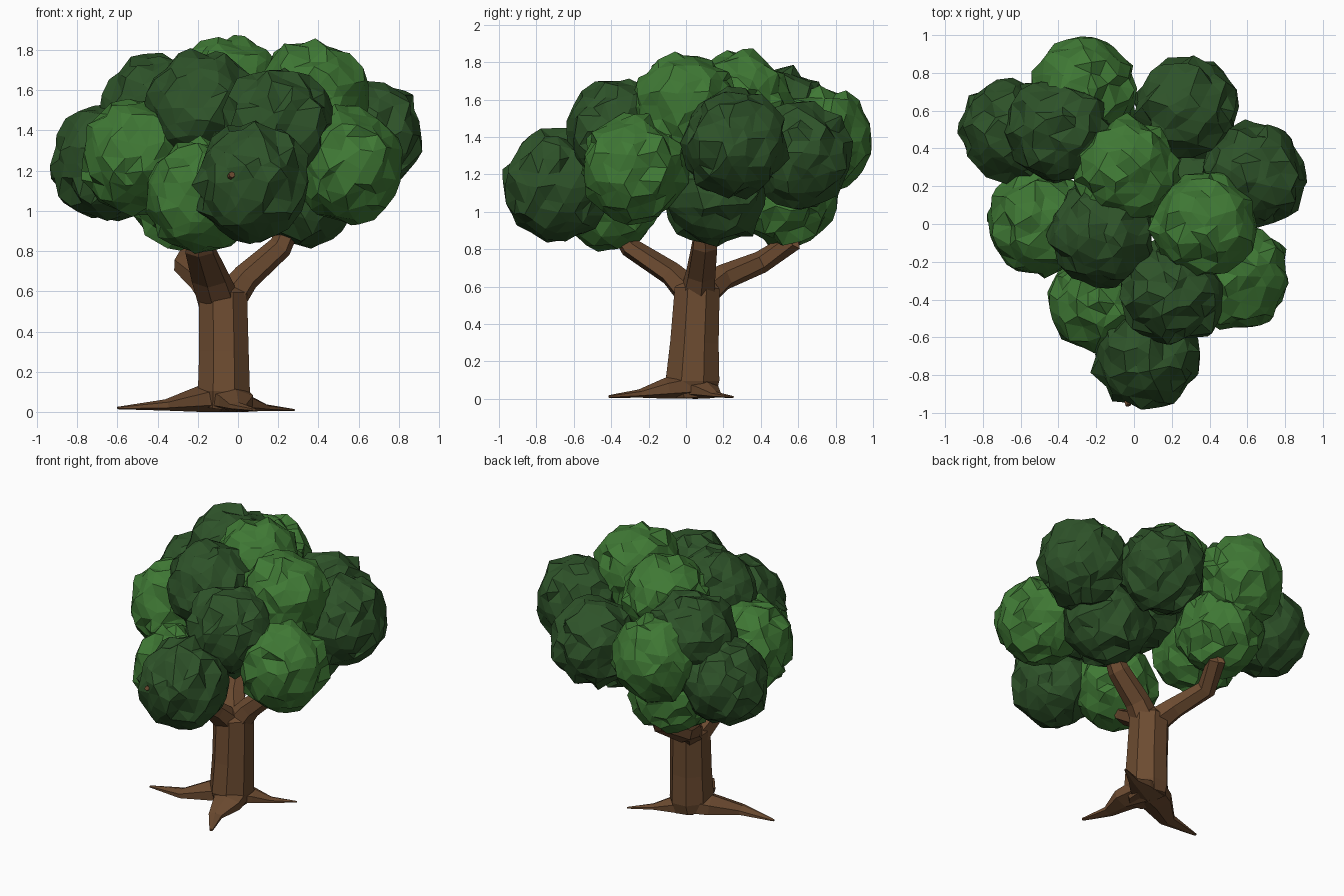
import bpy, bmesh, math, random
from mathutils import Vector

random.seed(7)


def material(name, rgb):
    m = bpy.data.materials.new(name)
    m.diffuse_color = (*rgb, 1)
    return m


BARK = material("bark", (0.15, 0.07, 0.03))
LIGHT = material("light_leaves", (0.05, 0.19, 0.035))
DARK = material("dark_leaves", (0.027, 0.085, 0.022))


def finish(bm, name, mat):
    bmesh.ops.recalc_face_normals(bm, faces=bm.faces)
    me = bpy.data.meshes.new(name)
    bm.to_mesh(me)
    bm.free()
    me.materials.append(mat)
    ob = bpy.data.objects.new(name, me)
    bpy.context.collection.objects.link(ob)
    return ob


def limb(name, path, sides=7):
    """Faceted tapering tube; path items are (x, y, z, width radius, height radius)."""
    bm = bmesh.new()
    pts = [Vector(p[:3]) for p in path]
    rings = []
    for i, p in enumerate(path):
        t = (pts[min(i + 1, len(pts) - 1)] - pts[max(i - 1, 0)]).normalized()
        ref = Vector((0, 1, 0)) if abs(t.z) > 0.95 else Vector((0, 0, 1))
        side = t.cross(ref).normalized()
        up = side.cross(t)
        ring = []
        for k in range(sides):
            a = math.tau * (k + 0.5) / sides
            v = pts[i] + side * math.cos(a) * p[3] + up * math.sin(a) * p[4]
            v.z = max(v.z, 0)
            ring.append(bm.verts.new(v))
        rings.append(ring)
    for r0, r1 in zip(rings, rings[1:]):
        for k in range(sides):
            j = (k + 1) % sides
            bm.faces.new((r0[k], r0[j], r1[j], r1[k]))
    bm.faces.new(rings[0])
    bm.faces.new(rings[-1])
    return finish(bm, name, BARK)


def leaf_clump(name, center, r, mat):
    """Ball covered in small leafy lobes with jagged flat facets."""
    bm = bmesh.new()
    bmesh.ops.create_icosphere(bm, subdivisions=3, radius=1)
    n, spin = 85, random.uniform(0, 6)
    lobes = []
    for i in range(n):
        z = 1 - 2 * (i + 0.5) / n
        a = i * 2.39996 + spin
        s = math.sqrt(1 - z * z)
        d = Vector((s * math.cos(a), s * math.sin(a), z))
        d += Vector([random.uniform(-0.1, 0.1) for _ in range(3)])
        lobes.append(d.normalized())
    for v in bm.verts:
        d = v.co.normalized()
        lobe = max(lobes, key=d.dot)
        bump = max(0, 1 - math.acos(min(1, d.dot(lobe))) / 0.26)
        # pull towards the lobe centre so the gaps between lobes crease sharply
        d = d.lerp(lobe, -0.25).normalized()
        jitter = Vector([random.uniform(-0.06, 0.06) for _ in range(3)])
        p = (d * (0.89 + 0.15 * bump) + jitter) * r
        p.z *= 1.03
        v.co = Vector(center) + p
    return finish(bm, name, mat)


# Trunk
limb("trunk", [(-0.08, 0.04, 0.02, 0.12, 0.13), (-0.07, 0.035, 0.1, 0.14, 0.155),
               (-0.07, 0.045, 0.3, 0.133, 0.14), (-0.075, 0.06, 0.59, 0.13, 0.13),
               (-0.08, 0.055, 0.64, 0.08, 0.08)], 8)

# Roots spreading along the ground
for i, path in enumerate([
    [(-0.06, 0.05, 0.08, 0.13, 0.08), (-0.19, 0.0, 0.065, 0.11, 0.065),
     (-0.36, -0.1, 0.035, 0.06, 0.028), (-0.6, -0.11, 0.02, 0.01, 0.006)],
    [(-0.07, 0.05, 0.08, 0.13, 0.08), (-0.01, -0.11, 0.055, 0.1, 0.055),
     (0.0, -0.25, 0.028, 0.05, 0.022), (0.08, -0.41, 0.012, 0.012, 0.008)],
    [(-0.09, 0.04, 0.06, 0.12, 0.07), (0.04, 0.11, 0.045, 0.08, 0.045),
     (0.14, 0.16, 0.022, 0.035, 0.016), (0.28, 0.25, 0.01, 0.008, 0.005)],
]):
    limb(f"root_{i + 1}", path, 6)

# Main branches and the twig that pokes out of the front clump
for i, path in enumerate([
    [(-0.06, 0.06, 0.54, 0.1, 0.09), (0.04, 0.08, 0.67, 0.085, 0.07),
     (0.21, 0.1, 0.82, 0.075, 0.06), (0.27, 0.1, 0.95, 0.055, 0.05)],
    [(-0.08, 0.07, 0.55, 0.1, 0.09), (-0.17, 0.2, 0.65, 0.075, 0.07),
     (-0.26, 0.4, 0.73, 0.065, 0.06), (-0.2, 0.57, 0.84, 0.06, 0.055),
     (-0.18, 0.61, 0.98, 0.05, 0.045)],
    [(-0.09, 0.05, 0.54, 0.11, 0.09), (-0.14, -0.08, 0.67, 0.1, 0.065),
     (-0.19, -0.3, 0.81, 0.08, 0.055), (-0.19, -0.42, 1.0, 0.05, 0.04)],
    [(-0.19, -0.4, 0.95, 0.04, 0.04), (-0.03, -0.96, 1.18, 0.016, 0.016)],
]):
    limb(f"branch_{i + 1}", path, 6)

# Leaf clumps: x, y, z, radius, tone
clumps = [
    (-0.27, 0.72, 1.38, 0.285, LIGHT), (-0.645, 0.49, 1.235, 0.29, DARK),
    (-0.40, 0.50, 1.49, 0.29, DARK), (0.28, 0.61, 1.31, 0.285, DARK),
    (0.635, 0.26, 1.37, 0.29, DARK), (-0.04, 0.28, 1.575, 0.29, LIGHT),
    (-0.50, 0.01, 1.27, 0.29, LIGHT), (-0.17, -0.05, 1.51, 0.29, DARK),
    (0.37, 0.0, 1.555, 0.295, LIGHT), (0.54, -0.28, 1.23, 0.29, LIGHT),
    (-0.18, -0.41, 1.075, 0.285, LIGHT), (0.20, -0.36, 1.42, 0.29, DARK),
    (0.07, -0.69, 1.14, 0.30, DARK), (-0.26, 0.53, 1.09, 0.285, LIGHT),
    (0.34, 0.15, 1.105, 0.285, DARK),
]
for i, (x, y, z, r, mat) in enumerate(clumps):
    leaf_clump(f"leaf_clump_{i + 1}", (x, y, z), r, mat)
